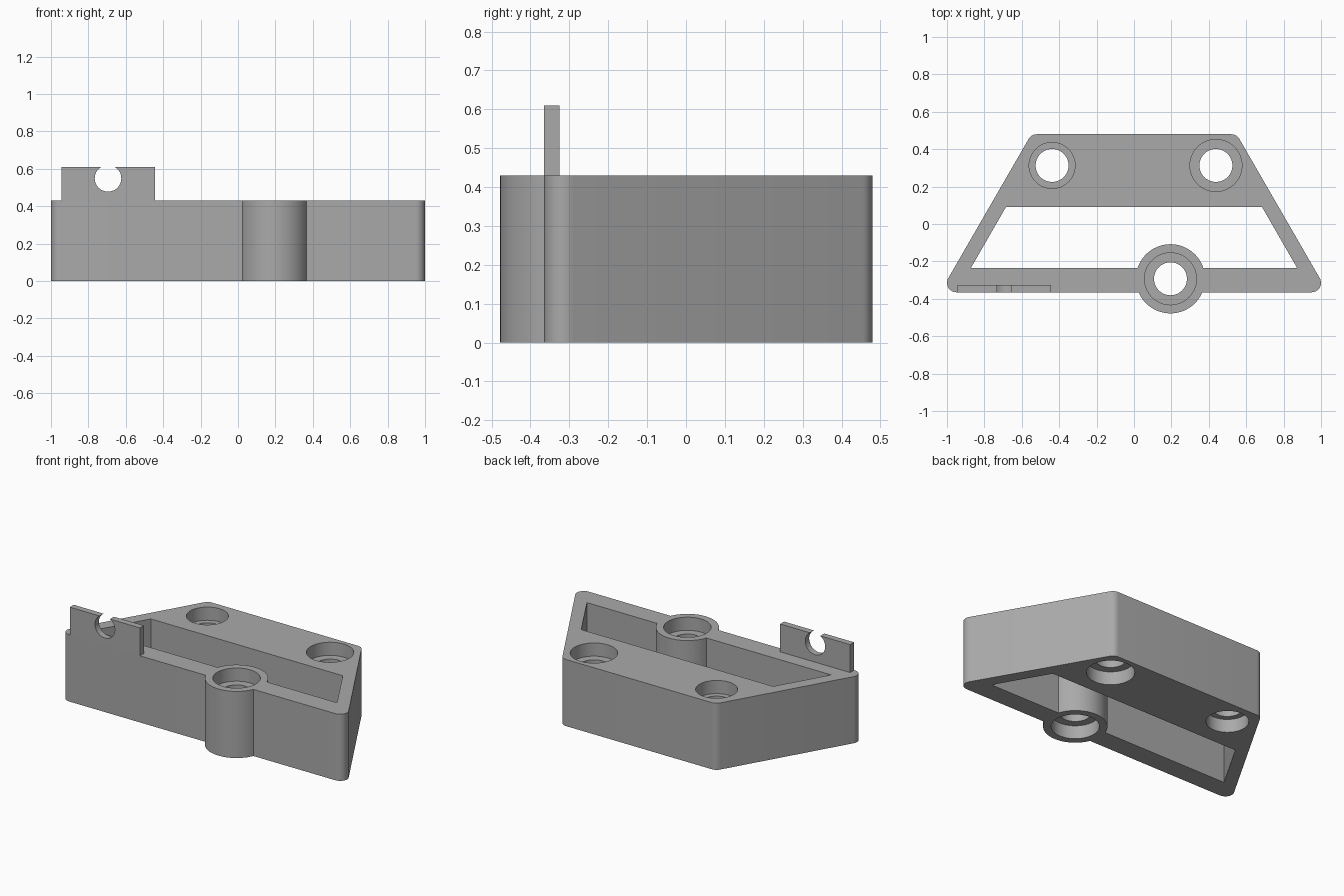
import bpy, bmesh, math

cube = bpy.data.objects.get("Cube")
if cube:
    bpy.data.objects.remove(cube, do_unlink=True)

HEIGHT = 0.43
FRONT = -0.365

grey = bpy.data.materials.new("plain grey")
grey.use_nodes = True
colour = (0.4, 0.4, 0.4, 1)
grey.diffuse_color = colour
grey.node_tree.nodes["Principled BSDF"].inputs["Base Color"].default_value = colour


def prism(name, outline, low, high):
    """Extrude a counter-clockwise xy outline from low to high."""
    bm = bmesh.new()
    base = bm.faces.new([bm.verts.new((x, y, low)) for x, y in outline])
    top = bmesh.ops.extrude_face_region(bm, geom=[base])
    verts = [v for v in top["geom"] if isinstance(v, bmesh.types.BMVert)]
    bmesh.ops.translate(bm, verts=verts, vec=(0, 0, high - low))
    bmesh.ops.recalc_face_normals(bm, faces=bm.faces)
    mesh = bpy.data.meshes.new(name)
    bm.to_mesh(mesh)
    bm.free()
    mesh.materials.append(grey)
    obj = bpy.data.objects.new(name, mesh)
    bpy.context.collection.objects.link(obj)
    return obj


def arc(x, y, r, start, end, steps):
    angles = [math.radians(start + (end - start) * i / steps) for i in range(steps + 1)]
    return [(x + r * math.cos(a), y + r * math.sin(a)) for a in angles]


def cylinder(name, x, y, r, low, high):
    return prism(name, arc(x, y, r, 0, 360, 64)[:-1], low, high)


def combine(target, tool, operation):
    """Boolean the tool into the target, then discard the tool."""
    mod = target.modifiers.new(operation, 'BOOLEAN')
    mod.object, mod.operation, mod.solver = tool, operation, 'EXACT'
    bpy.context.view_layer.objects.active = target
    bpy.ops.object.modifier_apply(modifier=mod.name)
    bpy.data.objects.remove(tool, do_unlink=True)


# Trapezoid body with rounded corners
half = arc(0.95, FRONT + 0.05, 0.05, -90, 30, 12) + arc(0.52, 0.43, 0.05, 30, 90, 8)
outline = half + [(-x, y) for x, y in reversed(half)]
bracket = prism("bracket_body", outline, 0, HEIGHT)

# Open window through the body
window = [(-0.872, -0.235), (0.872, -0.235), (0.685, 0.09), (-0.685, 0.09)]
combine(bracket, prism("window_cutter", window, -0.1, HEIGHT + 0.1), 'DIFFERENCE')

# Round boss on the front rail
BOSS = (0.195, -0.293)
combine(bracket, cylinder("front_boss", *BOSS, 0.185, 0, HEIGHT), 'UNION')

# Bolt holes, counterbored from above and below
SINK = 0.085
for x, y, wide in [(-0.438, 0.313, 0.123), (0.438, 0.313, 0.139), (*BOSS, 0.139)]:
    for r, low, high in [(0.088, -0.1, HEIGHT + 0.1),
                         (wide, HEIGHT - SINK, HEIGHT + 0.1),
                         (wide, -0.1, SINK)]:
        combine(bracket, cylinder("hole_cutter", x, y, r, low, high), 'DIFFERENCE')

# Thin upright tab with an open round notch, drawn flat and stood up
notch = arc(-0.695, 0.549, 0.071, 121, 419, 40)
profile = [(-0.945, HEIGHT), (-0.445, HEIGHT), (-0.445, 0.61)] + notch[::-1] + [(-0.945, 0.61)]
tab = prism("clip_tab", profile, -FRONT - 0.04, -FRONT)
tab.rotation_euler.x = math.pi / 2

# Smooth the round walls, keep the edges sharp
for obj in (bracket, tab):
    bpy.ops.object.select_all(action='DESELECT')
    obj.select_set(True)
    bpy.context.view_layer.objects.active = obj
    bpy.ops.object.shade_smooth_by_angle(angle=math.radians(30))
